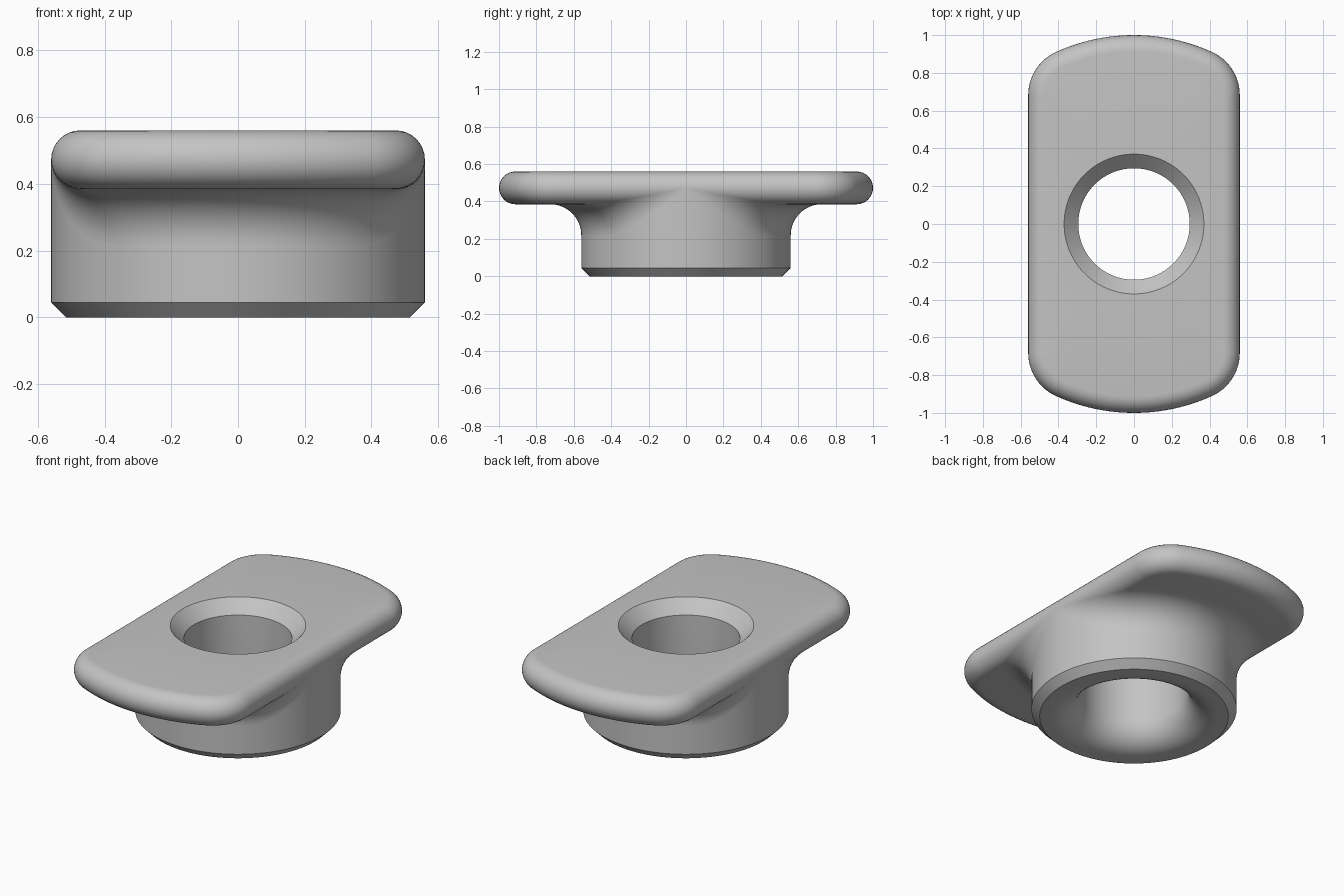
import bpy, bmesh
from math import sin, cos, tan, atan2, pi, sqrt, radians
from mathutils import Vector

cube = bpy.data.objects.get("Cube")
if cube:
    bpy.data.objects.remove(cube, do_unlink=True)

grey = bpy.data.materials.new("satin grey")
grey.use_nodes = True
grey.diffuse_color = (0.55, 0.55, 0.55, 1)
grey.node_tree.nodes["Principled BSDF"].inputs["Base Color"].default_value = grey.diffuse_color

HALF_W, TOP, EDGE = 0.56, 0.56, 0.0875   # plate half width, top height, edge radius
MID = TOP - EDGE
CORNER, BLEND = 0.25, 0.165              # plan corner radius, boss fillet radius
HOLE, LIP = 0.295, 0.16                  # bore radius, rounded bore mouth
CX = HALF_W - CORNER
CY = sqrt((1 - CORNER) ** 2 - CX ** 2)   # corner arc is tangent to the end arc
JOIN = atan2(CY, CX)


def outline(d):
    """Plate outline inset by d, counter-clockwise."""
    side_end = atan2(CY, HALF_W)
    q = [((HALF_W - d), HALF_W * tan(side_end * i / 20)) for i in range(20)]
    for i in range(16):
        a = JOIN * i / 16
        q.append((CX + (CORNER - d) * cos(a), CY + (CORNER - d) * sin(a)))
    for i in range(17):
        a = JOIN + (pi / 2 - JOIN) * i / 16
        q.append(((1 - d) * cos(a), (1 - d) * sin(a)))
    half = q + [(-x, y) for x, y in reversed(q[:-1])]
    return half + [(-x, -y) for x, y in half[1:-1]]


DIRS = [Vector(p).normalized() for p in outline(0)]


def circle(r, z):
    return [(r * d.x, r * d.y, z) for d in DIRS]


def loft(name, rings):
    """Skin a list of closed rings with quads."""
    bm = bmesh.new()
    rows = [[bm.verts.new(p) for p in ring] for ring in rings]
    n = len(rows[0])
    for a, b in zip(rows, rows[1:]):
        for j in range(n):
            k = (j + 1) % n
            bm.faces.new((a[j], a[k], b[k], b[j]))
    bmesh.ops.remove_doubles(bm, verts=bm.verts, dist=1e-5)
    mesh = bpy.data.meshes.new(name)
    bm.to_mesh(mesh)
    bm.free()
    obj = bpy.data.objects.new(name, mesh)
    bpy.context.collection.objects.link(obj)
    mesh.materials.append(grey)
    bpy.ops.object.select_all(action='DESELECT')
    obj.select_set(True)
    bpy.context.view_layer.objects.active = obj
    bpy.ops.object.shade_smooth_by_angle(angle=radians(30))


# Plate with full-round edge
rings = [circle(0.45, MID - EDGE)]
for i in range(17):
    a = -pi / 2 + pi * i / 16
    rings.append([(x, y, MID + EDGE * sin(a)) for x, y in outline(EDGE * (1 - cos(a)))])
# Countersink and bore with rounded mouth
rings += [circle(HOLE + 0.075, TOP), circle(HOLE, TOP - 0.075)]
for i in range(13):
    a = pi / 2 * i / 12
    rings.append(circle(HOLE + LIP * (1 - cos(a)), LIP * (1 - sin(a))))
# Chamfered round boss
rings += [circle(0.515, 0), circle(HALF_W, 0.045), circle(HALF_W, MID)]
loft("flanged_body", rings)


def fillet_arc(d, steps=12):
    """Rolling-ball arc between the boss wall and the plate underside or edge."""
    radial = Vector((d.x, d.y, 0))
    c = radial * (HALF_W + BLEND)
    over = max(0, abs(c.x) - (HALF_W - EDGE))
    reach = BLEND + EDGE
    rise = sqrt(max(0, reach ** 2 - over ** 2))
    c.z = MID - rise
    to_plate = Vector((-over if c.x > 0 else over, 0, rise)) / reach
    return [c + BLEND * (-radial).lerp(to_plate, i / steps).normalized()
            for i in range(steps + 1)]


# Blend under the plate
loft("underside_fillet", list(zip(*[fillet_arc(d) for d in DIRS])))
